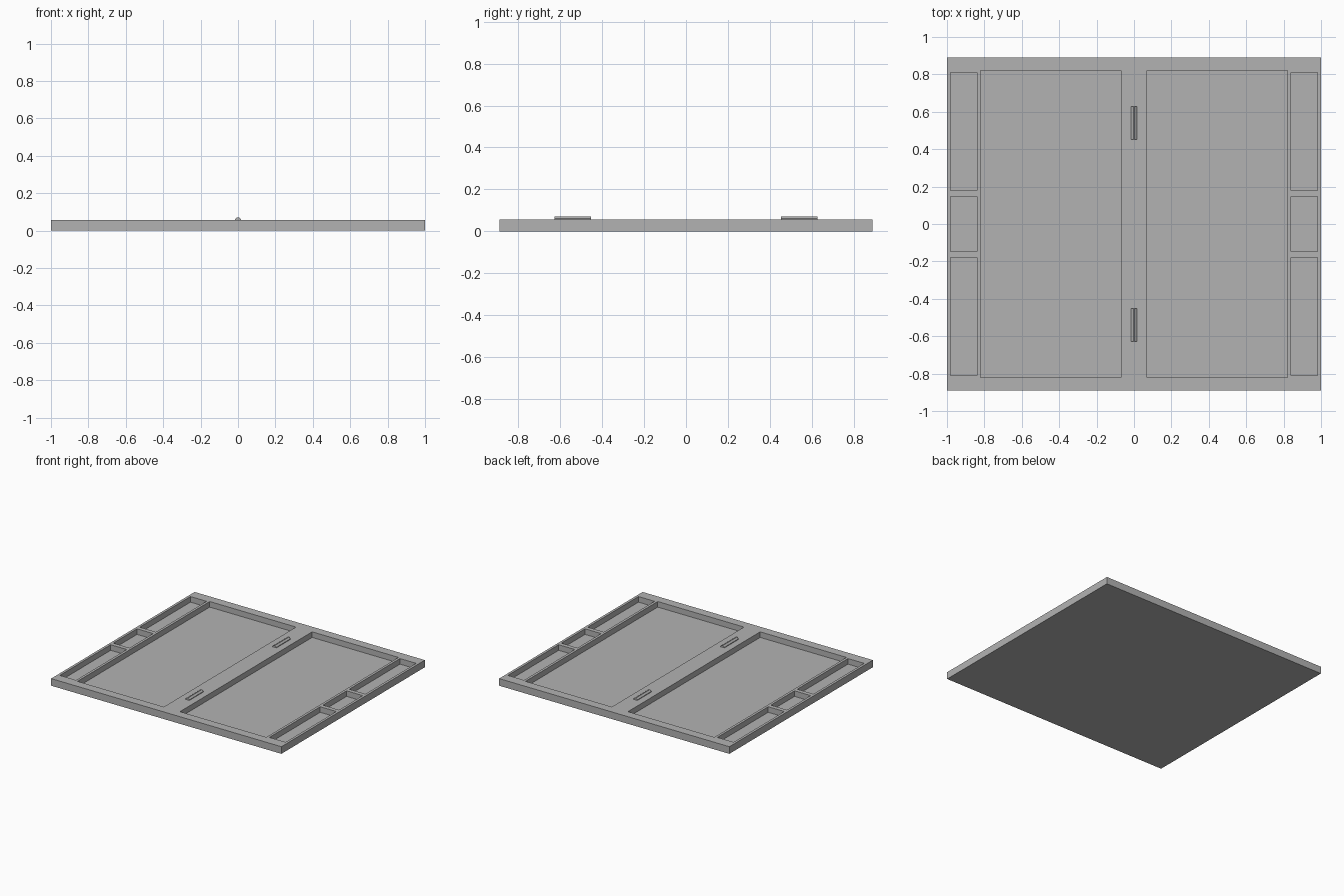
import bpy
import bmesh
from mathutils import Matrix, Vector

cube = bpy.data.objects.get("Cube")
if cube:
    bpy.data.objects.remove(cube, do_unlink=True)

HALF_X, HALF_Y, TOP, FLOOR = 1.0, 0.89, 0.056, 0.012

grey = bpy.data.materials.new("plain grey")
grey.use_nodes = True
colour = (0.45, 0.45, 0.45, 1)
grey.diffuse_color = colour
grey.node_tree.nodes["Principled BSDF"].inputs["Base Color"].default_value = colour


def add_box(bm, low, high):
    low, high = Vector(low), Vector(high)
    place = Matrix.Translation((low + high) / 2) @ Matrix.Diagonal((*(high - low), 1))
    bmesh.ops.create_cube(bm, size=1, matrix=place)


def make_object(name, bm):
    bmesh.ops.recalc_face_normals(bm, faces=bm.faces)
    mesh = bpy.data.meshes.new(name)
    bm.to_mesh(mesh)
    bm.free()
    mesh.materials.append(grey)
    obj = bpy.data.objects.new(name, mesh)
    bpy.context.collection.objects.link(obj)
    return obj


# Tray slab
bm = bmesh.new()
add_box(bm, (-HALF_X, -HALF_Y, 0), (HALF_X, HALF_Y, TOP))
tray = make_object("tray", bm)

# Pockets: a large one and three small ones on each side
pockets = [(0.07, 0.82, -0.82, 0.82)]
for y0, y1 in ((-0.81, -0.18), (-0.147, 0.147), (0.18, 0.81)):
    pockets.append((0.84, 0.98, y0, y1))
bm = bmesh.new()
for x0, x1, y0, y1 in pockets:
    add_box(bm, (x0, y0, FLOOR), (x1, y1, TOP + 0.1))
    add_box(bm, (-x1, y0, FLOOR), (-x0, y1, TOP + 0.1))
cutter = make_object("pocket_cutter", bm)
cutter.hide_render = True

cut = tray.modifiers.new("pockets", "BOOLEAN")
cut.operation = "DIFFERENCE"
cut.solver = "EXACT"
cut.object = cutter
bpy.context.view_layer.objects.active = tray
bpy.ops.object.modifier_apply(modifier=cut.name)
bpy.data.objects.remove(cutter, do_unlink=True)

# Ridged bars on the centre rib
half_profile = [(0.017, TOP - 0.002), (0.017, 0.061), (0.004, 0.071)]
profile = half_profile + [(-x, z) for x, z in reversed(half_profile)]
for name, side in (("front_rib_bar", -1), ("back_rib_bar", 1)):
    bm = bmesh.new()
    end = bm.faces.new([bm.verts.new((x, side * 0.453, z)) for x, z in profile])
    grown = bmesh.ops.extrude_face_region(bm, geom=[end], use_keep_orig=True)
    moved = [v for v in grown["geom"] if isinstance(v, bmesh.types.BMVert)]
    bmesh.ops.translate(bm, verts=moved, vec=(0, side * 0.175, 0))
    make_object(name, bm)
